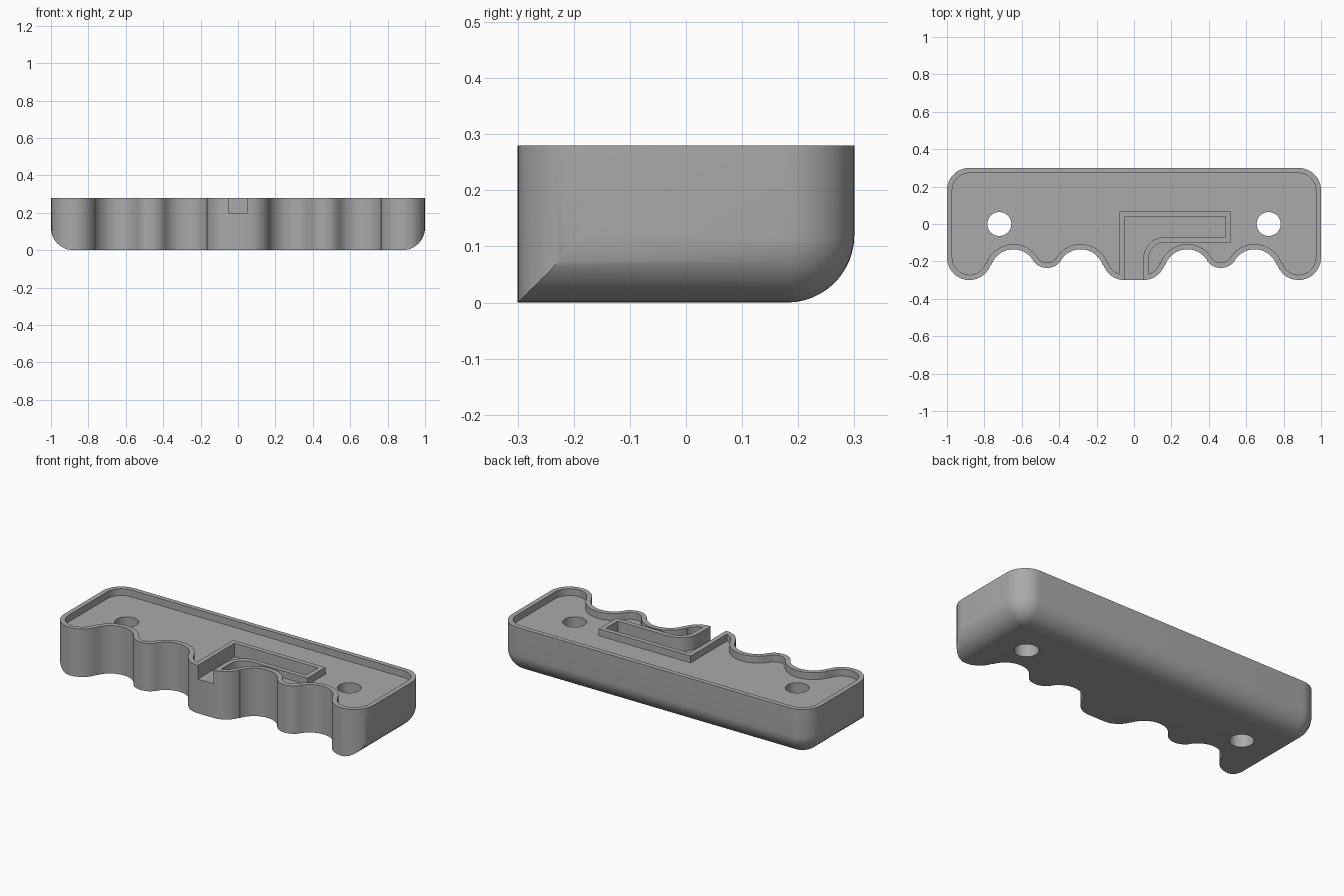
import bpy, bmesh
from math import atan2, cos, sin, pi, radians

cube = bpy.data.objects.get("Cube")
if cube:
    bpy.data.objects.remove(cube, do_unlink=True)

HEIGHT, RIM, DEPTH, ROUND = 0.28, 0.028, 0.04, 0.12

grey = bpy.data.materials.new("plain_grey")
grey.use_nodes = True
grey.diffuse_color = (0.40, 0.40, 0.40, 1)
grey.node_tree.nodes["Principled BSDF"].inputs["Base Color"].default_value = (0.40, 0.40, 0.40, 1)


def arc(cx, cy, r, a, b, n=12):
    return [(cx + r * cos(a + (b - a) * i / n), cy + r * sin(a + (b - a) * i / n)) for i in range(n + 1)]


def make_object(name, bm):
    bmesh.ops.remove_doubles(bm, verts=bm.verts, dist=1e-5)
    bmesh.ops.recalc_face_normals(bm, faces=bm.faces)
    mesh = bpy.data.meshes.new(name)
    bm.to_mesh(mesh)
    bm.free()
    obj = bpy.data.objects.new(name, mesh)
    mesh.materials.append(grey)
    bpy.context.collection.objects.link(obj)
    return obj


def loft(name, rings):
    """Skin a stack of (points, z) rings and cap both ends."""
    bm = bmesh.new()
    rows = [[bm.verts.new((x, y, z)) for x, y in pts] for pts, z in rings]
    for low, high in zip(rows, rows[1:]):
        for i in range(len(low)):
            j = (i + 1) % len(low)
            bm.faces.new((low[i], low[j], high[j], high[i]))
    bm.faces.new(rows[0][::-1])
    bm.faces.new(rows[-1])
    return make_object(name, bm)


def prism(name, pts, z0, z1):
    return loft(name, [(pts, z0), (pts, z1)])


def boolean(obj, tool, operation):
    mod = obj.modifiers.new(operation, 'BOOLEAN')
    mod.operation, mod.object, mod.solver = operation, tool, 'EXACT'
    bpy.context.view_layer.objects.active = obj
    bpy.ops.object.modifier_apply(modifier=mod.name)
    bpy.data.objects.remove(tool, do_unlink=True)


def grip_outline(inset):
    """Tangent arcs: lobes (sign 1) and finger grooves (sign -1), mirrored in x."""
    circles = [(0.05, -0.18, 0.12, 1), (0.285, -0.26, 0.125, -1), (0.465, -0.145, 0.09, 1),
               (0.645, -0.26, 0.125, -1), (0.88, -0.18, 0.12, 1)]
    half = []
    for i, (x, y, r, sign) in enumerate(circles):
        a, b = -pi / 2, 0
        if i > 0:
            a = atan2(circles[i - 1][1] - y, circles[i - 1][0] - x)
        if i < len(circles) - 1:
            b = atan2(circles[i + 1][1] - y, circles[i + 1][0] - x)
        half += arc(x, y, r - sign * inset, a, b)
    half += arc(0.88, 0.18, 0.12 - inset, 0, pi / 2)
    return half + [(-x, y) for x, y in reversed(half)]


def channel_outline(w):
    """L-shaped channel that opens through the front edge, grown by w."""
    return ([(0.05 + w, -0.4)] + arc(0.165, -0.185, 0.115 - w, pi, pi / 2)
            + [(0.49 + w, -0.07 - w), (0.49 + w, 0.04 + w), (-0.05 - w, 0.04 + w), (-0.05 - w, -0.4)])


# Body: grip outline trimmed by a block rounded below at the ends and back
handle = prism("handle_shell", grip_outline(0), -0.1, HEIGHT)
rings = []
for i in range(13):
    t = pi / 2 * i / 12
    d, z = ROUND * (1 - sin(t)), ROUND * (1 - cos(t))
    right = [(1 - d, -0.5)] + arc(0.88, 0.18, ROUND - d, 0, pi / 2)
    rings.append((right + [(-x, y) for x, y in reversed(right)], z))
rings.append((rings[-1][0], 0.5))
boolean(handle, loft("rounded_block", rings), 'INTERSECT')

# Shallow recess inside the rim, leaving a wall around the channel
recess = prism("recess_cutter", grip_outline(RIM), HEIGHT - DEPTH, 0.4)
boolean(recess, prism("channel_wall", channel_outline(RIM), 0.1, 0.5), 'DIFFERENCE')
boolean(handle, recess, 'DIFFERENCE')

# Deeper channel
boolean(handle, prism("channel_cutter", channel_outline(0), 0.2, 0.5), 'DIFFERENCE')

# Through holes
for side in (-1, 1):
    hole = prism("hole_cutter", arc(side * 0.72, 0, 0.064, 0, 2 * pi, 48)[:-1], -0.2, 0.5)
    boolean(handle, hole, 'DIFFERENCE')

# Smooth curves, sharp rims
bpy.ops.object.select_all(action='DESELECT')
handle.select_set(True)
bpy.context.view_layer.objects.active = handle
bpy.ops.object.shade_smooth_by_angle(angle=radians(30))
